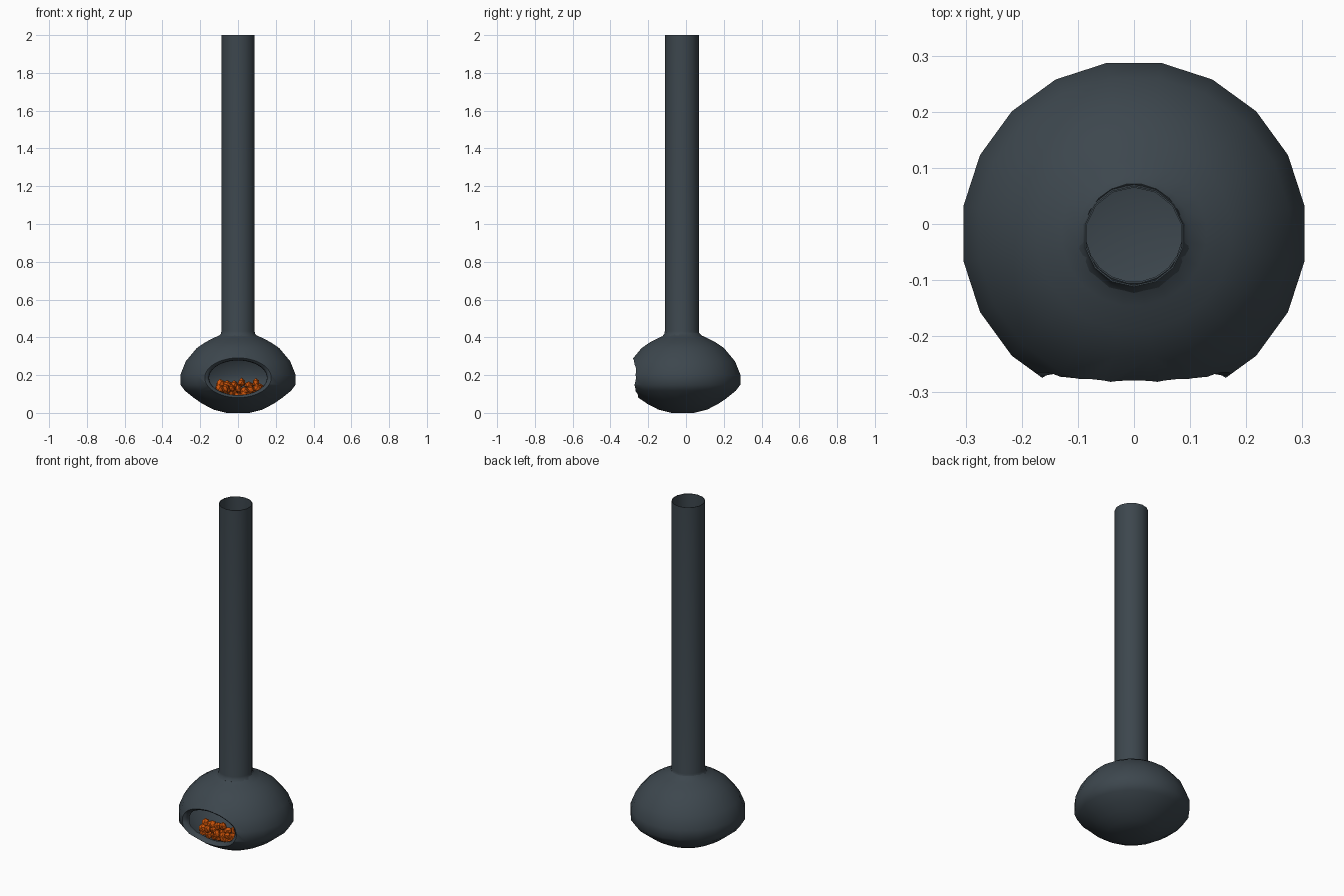
import bpy, bmesh, math, random
from mathutils import Vector
from mathutils.bvhtree import BVHTree

if "Cube" in bpy.data.objects:
    bpy.data.objects.remove(bpy.data.objects["Cube"])

random.seed(4)
YC = -0.017                      # axis of the firebox
OPEN_Z, OPEN_A, OPEN_B = 0.186, 0.176, 0.105   # mouth ellipse


def material(name, rgb):
    m = bpy.data.materials.new(name)
    m.diffuse_color = (*rgb, 1)
    m.use_nodes = True
    m.node_tree.nodes["Principled BSDF"].inputs["Base Color"].default_value = m.diffuse_color
    return m


STEEL = material("dark_steel", (0.046, 0.062, 0.075))
EMBER = material("ember_orange", (0.62, 0.09, 0.003))


def add_object(name, bm, mat):
    me = bpy.data.meshes.new(name)
    bm.to_mesh(me)
    bm.free()
    me.materials.append(mat)
    ob = bpy.data.objects.new(name, me)
    bpy.context.collection.objects.link(ob)
    return ob


def select(ob):
    bpy.ops.object.select_all(action='DESELECT')
    ob.select_set(True)
    bpy.context.view_layer.objects.active = ob


def smooth(ob, angle=40):
    select(ob)
    bpy.ops.object.shade_smooth_by_angle(angle=math.radians(angle))


def bridge(bm, loops):
    n = len(loops[0])
    for a, b in zip(loops, loops[1:]):
        for i in range(n):
            j = (i + 1) % n
            bm.faces.new((a[i], a[j], b[j], b[i]))


def lathe(profile, sides, start, yc, cap=False):
    bm = bmesh.new()
    loops = []
    for r, z in profile:
        loops.append([bm.verts.new((r * math.cos(start + 2 * math.pi * i / sides),
                                    yc + r * math.sin(start + 2 * math.pi * i / sides), z))
                      for i in range(sides)])
    bridge(bm, loops)
    if cap:
        bm.faces.new(loops[0][::-1])
    return bm


def thin_wall(ob, t):
    mod = ob.modifiers.new("wall", 'SOLIDIFY')
    mod.thickness, mod.offset = t, -1
    select(ob)
    bpy.ops.object.modifier_apply(modifier=mod.name)


# firebox: a squashed hollow globe
body = [(0.06, 0.0), (0.13, 0.017), (0.19, 0.048), (0.232, 0.076), (0.284, 0.117),
        (0.308, 0.148), (0.308, 0.204), (0.28, 0.273), (0.221, 0.343),
        (0.175, 0.374), (0.13, 0.397), (0.10, 0.41), (0.089, 0.422)]
bm = lathe(body, 20, math.radians(9), YC, cap=True)
tree = BVHTree.FromBMesh(bm)
firebox = add_object("firebox", bm, STEEL)
thin_wall(firebox, 0.004)

# cutter for the oval mouth
N = 40
ring = [(math.cos(2 * math.pi * i / N), math.sin(2 * math.pi * i / N)) for i in range(N)]
bm = bmesh.new()
ends = [[bm.verts.new((OPEN_A * c, y, OPEN_Z + OPEN_B * s)) for c, s in ring]
        for y in (-0.5, -0.1)]
bridge(bm, ends)
bm.faces.new(ends[0])
bm.faces.new(ends[1])
bmesh.ops.recalc_face_normals(bm, faces=bm.faces[:])
cutter = add_object("mouth_cutter", bm, STEEL)
cutter.hide_render = True
cut = firebox.modifiers.new("mouth", 'BOOLEAN')
cut.operation, cut.solver, cut.object = 'DIFFERENCE', 'EXACT', cutter
select(firebox)
bpy.ops.object.modifier_apply(modifier=cut.name)
bpy.data.objects.remove(cutter)
smooth(firebox)

# mouth rim: lip following the globe and turning inward
bm = bmesh.new()
loops = []
for k, depth in ((1.0, 0.0), (0.93, 0.006), (0.88, 0.016), (0.87, 0.032)):
    loop = []
    for c, s in ring:
        x, z = OPEN_A * c, OPEN_Z + OPEN_B * s
        hit = tree.ray_cast(Vector((x, -1, z)), Vector((0, 1, 0)))[0]
        y = hit.y if hit else -0.27
        loop.append(bm.verts.new((x * k, y + depth, OPEN_Z + OPEN_B * s * k)))
    loops.append(loop)
bridge(bm, loops[::-1])
rim = add_object("mouth_rim", bm, STEEL)
smooth(rim, 60)

# flue pipe, open at the top, with a small flared collar
pipe = lathe([(0.101, 0.408), (0.093, 0.418), (0.09, 0.432), (0.09, 2.0)],
             14, math.pi / 2, -0.022)
flue = add_object("flue_pipe", pipe, STEEL)
thin_wall(flue, 0.003)
smooth(flue)

# embers: loose lumps heaped behind the mouth
bm = bmesh.new()
rows = [(9, -0.155, 0.118, 0.115), (7, -0.19, 0.122, 0.1),
        (6, -0.165, 0.15, 0.095), (7, -0.17, 0.088, 0.1)]
for count, y, z, half in rows:
    for i in range(count):
        x = -half + 2 * half * i / (count - 1)
        new = bmesh.ops.create_icosphere(bm, subdivisions=1, radius=1)["verts"]
        size = [random.uniform(0.017, 0.027) for _ in range(3)]
        pos = Vector((x, y + random.uniform(-0.012, 0.012), z + random.uniform(-0.006, 0.012)))
        for v in new:
            d = v.co * random.uniform(0.85, 1.15)
            v.co = pos + Vector((d.x * size[0], d.y * size[1], d.z * size[2]))
add_object("embers", bm, EMBER)
